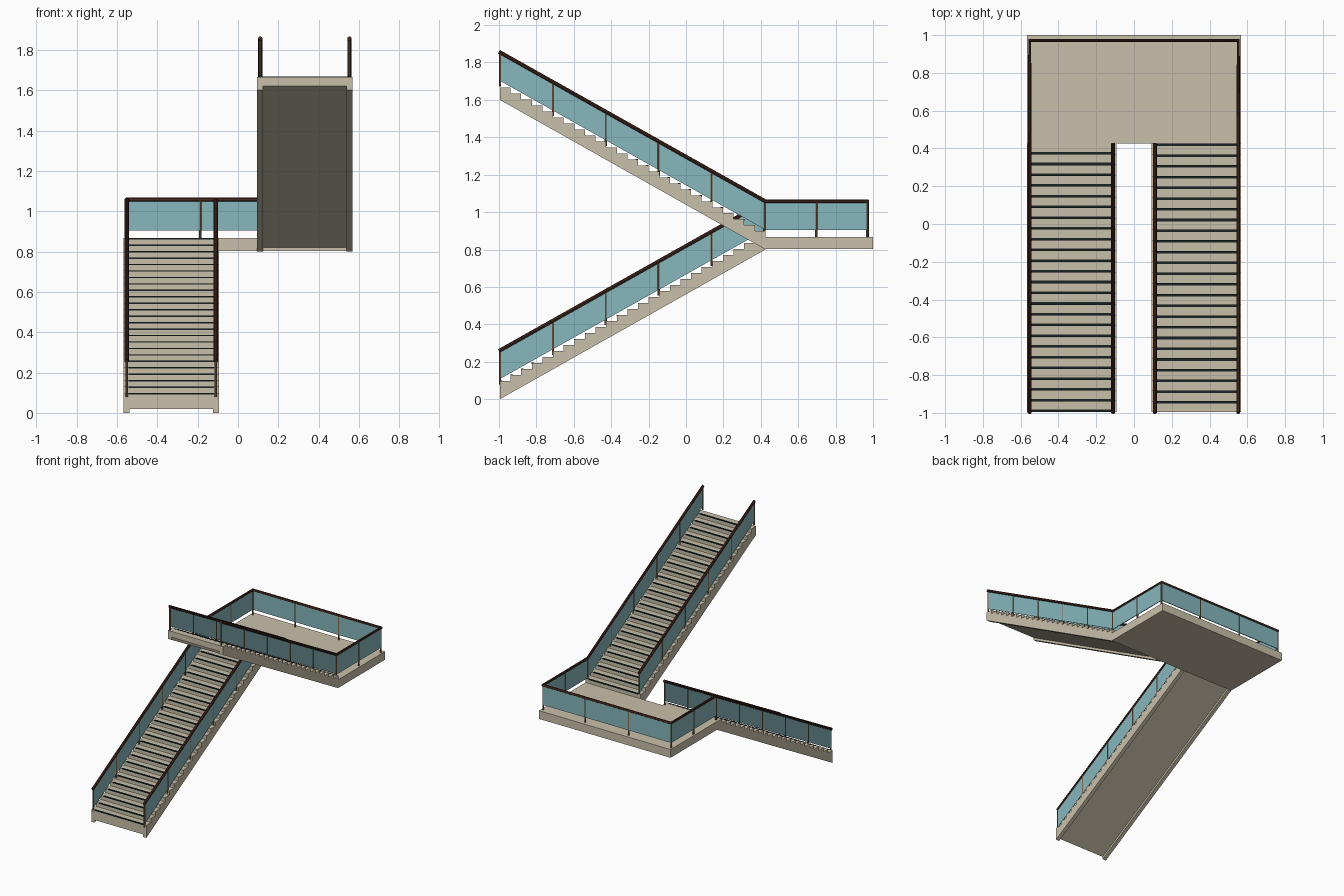
import bpy, bmesh

if "Cube" in bpy.data.objects:
    bpy.data.objects.remove(bpy.data.objects["Cube"])


def material(name, rgb):
    m = bpy.data.materials.new(name)
    m.diffuse_color = (*rgb, 1)
    m.use_nodes = True
    m.node_tree.nodes["Principled BSDF"].inputs["Base Color"].default_value = m.diffuse_color
    return m


STONE = material("beige_stone", (0.59, 0.53, 0.405))
GLASS = material("teal_glass", (0.24, 0.475, 0.51))
RAIL = material("dark_wood", (0.06, 0.020, 0.012))
POST = material("bronze_metal", (0.20, 0.13, 0.06))
GRIP = material("black_grip", (0.010, 0.016, 0.018))


def prisms(name, parts, mat):
    """Each part is (yz outline, x0, x1); all parts join into one object."""
    bm = bmesh.new()
    for outline, x0, x1 in parts:
        a = [bm.verts.new((x0, y, z)) for y, z in outline]
        b = [bm.verts.new((x1, y, z)) for y, z in outline]
        bm.faces.new(a)
        bm.faces.new(b[::-1])
        n = len(a)
        for i in range(n):
            j = (i + 1) % n
            bm.faces.new((a[j], a[i], b[i], b[j]))
    bmesh.ops.recalc_face_normals(bm, faces=bm.faces)
    me = bpy.data.meshes.new(name)
    bm.to_mesh(me)
    bm.free()
    me.materials.append(mat)
    ob = bpy.data.objects.new(name, me)
    bpy.context.collection.objects.link(ob)
    return ob


def box(x0, x1, y0, y1, z0, z1):
    return ([(y0, z0), (y1, z0), (y1, z1), (y0, z1)], x0, x1)


def tubes(name, paths, radius, mat):
    """Round bars along point paths, turned into one mesh."""
    cu = bpy.data.curves.new(name, "CURVE")
    cu.dimensions = "3D"
    cu.bevel_depth = radius
    cu.bevel_resolution = 2
    cu.use_fill_caps = True
    for path in paths:
        sp = cu.splines.new("POLY")
        sp.points.add(len(path) - 1)
        for p, co in zip(sp.points, path):
            p.co = (*co, 1)
    cu.materials.append(mat)
    ob = bpy.data.objects.new(name, cu)
    bpy.context.collection.objects.link(ob)
    bpy.ops.object.select_all(action="DESELECT")
    bpy.context.view_layer.objects.active = ob
    ob.select_set(True)
    bpy.ops.object.convert(target="MESH")
    bpy.ops.object.shade_smooth_by_angle()


# Main dimensions
N, RUN, RISE = 25, 0.0568, 0.032
Y0, Y1 = -0.995, 0.425         # ends of the flights
YA, YB = -1.0, 0.972           # ends of the railings
FLOOR, BASE = 0.866, 0.80      # landing top and flight joint height
TOP, R = 1.068, 0.0105         # landing handrail top and handrail radius
OUT, IN, RX_OUT, RX_IN = 0.567, 0.093, 0.552, 0.11
LIP = 0.02                     # stringer depth below the soffit


def flight(name, side, start, d, z_low, z_first):
    """Stepped flight climbing in direction d along y."""
    end = start + d * N * RUN
    x0, x1 = sorted((side * IN, side * OUT))
    z_high = z_low + N * RISE
    steps, grips = [], []
    for i in range(N):
        y, z = start + d * i * RUN, z_first + i * RISE
        steps += [(y, z), (y + d * RUN, z)]
        g0, g1 = sorted((y - d * 0.0005, y + d * 0.013))
        grips.append(box(x0 + 0.025, x1 - 0.025, g0, g1, z - 0.006, z + 0.0007))
    # first point list runs up the steps, then back along the soffit
    outline = [(start, z_low + LIP)] + steps + [(end, z_high + LIP)]
    prisms(name + "_steps", [(outline, x0, x1)], STONE)
    edge = [(start, z_low), (end, z_high), (end, z_high + LIP), (start, z_low + LIP)]
    prisms(name + "_stringers", [(edge, x0, x0 + 0.03), (edge, x1 - 0.03, x1)], STONE)
    prisms(name + "_grip_strips", grips, GRIP)


def flight_railing(name, x, z_front, z_back):
    """Sloped glass and posts between the flight ends."""
    def line(y):
        return z_front + (z_back - z_front) * (y - YA) / (Y1 - YA)

    a, b = YA + 0.005, Y1 - 0.005
    pane = [(a, line(a) - 0.163), (b, line(b) - 0.163),
            (b, line(b) - 0.015), (a, line(a) - 0.015)]
    prisms(name + "_glass", [(pane, x - 0.003, x + 0.003)], GLASS)
    posts = []
    for i in range(6):
        y = YA + 0.006 + i * (Y1 - YA - 0.012) / 5
        posts.append([(x, y, line(y) - 0.193), (x, y, line(y) - 0.014)])
    tubes(name + "_posts", posts, 0.0062, POST)


# Two flights
flight("lower_flight", -1, Y0, 1, 0.0, FLOOR - (N - 1) * RISE)
flight("upper_flight", 1, Y1, -1, BASE, FLOOR + RISE)
LOW, HIGH = TOP - N * RISE, TOP + N * RISE
for label, x in (("outer", RX_OUT), ("inner", RX_IN)):
    flight_railing("lower_" + label, -x, LOW, TOP)
    flight_railing("upper_" + label, x, HIGH, TOP)

# Landing slab
prisms("landing", [box(-OUT, OUT, Y1, 1.0, 0.802, FLOOR)], STONE)

# Landing glass and posts around three sides
panes, posts = [], []
for s in (-1, 1):
    x = s * RX_OUT
    panes.append(box(x - 0.003, x + 0.003, Y1, YB, 0.905, TOP - 0.015))
    for px, py in ((x, 0.697), (x, YB - 0.003), (s * 0.187, YB)):
        posts.append([(px, py, FLOOR), (px, py, TOP - 0.014)])
panes.append(box(-RX_OUT + 0.003, RX_OUT - 0.003, YB - 0.003, YB + 0.003, 0.905, TOP - 0.015))
prisms("landing_glass", panes, GLASS)
tubes("landing_posts", posts, 0.0062, POST)

# Outer handrail runs up, round the landing and up again; inner ones are straight
H = TOP - R
tubes("outer_handrail", [[
    (-RX_OUT, YA, LOW - R), (-RX_OUT, Y1, H), (-RX_OUT, YB, H),
    (RX_OUT, YB, H), (RX_OUT, Y1, H), (RX_OUT, YA, HIGH - R)]], R, RAIL)
tubes("inner_handrails", [
    [(-RX_IN, YA, LOW - R), (-RX_IN, Y1, H)],
    [(RX_IN, Y1, H), (RX_IN, YA, HIGH - R)]], R, RAIL)
